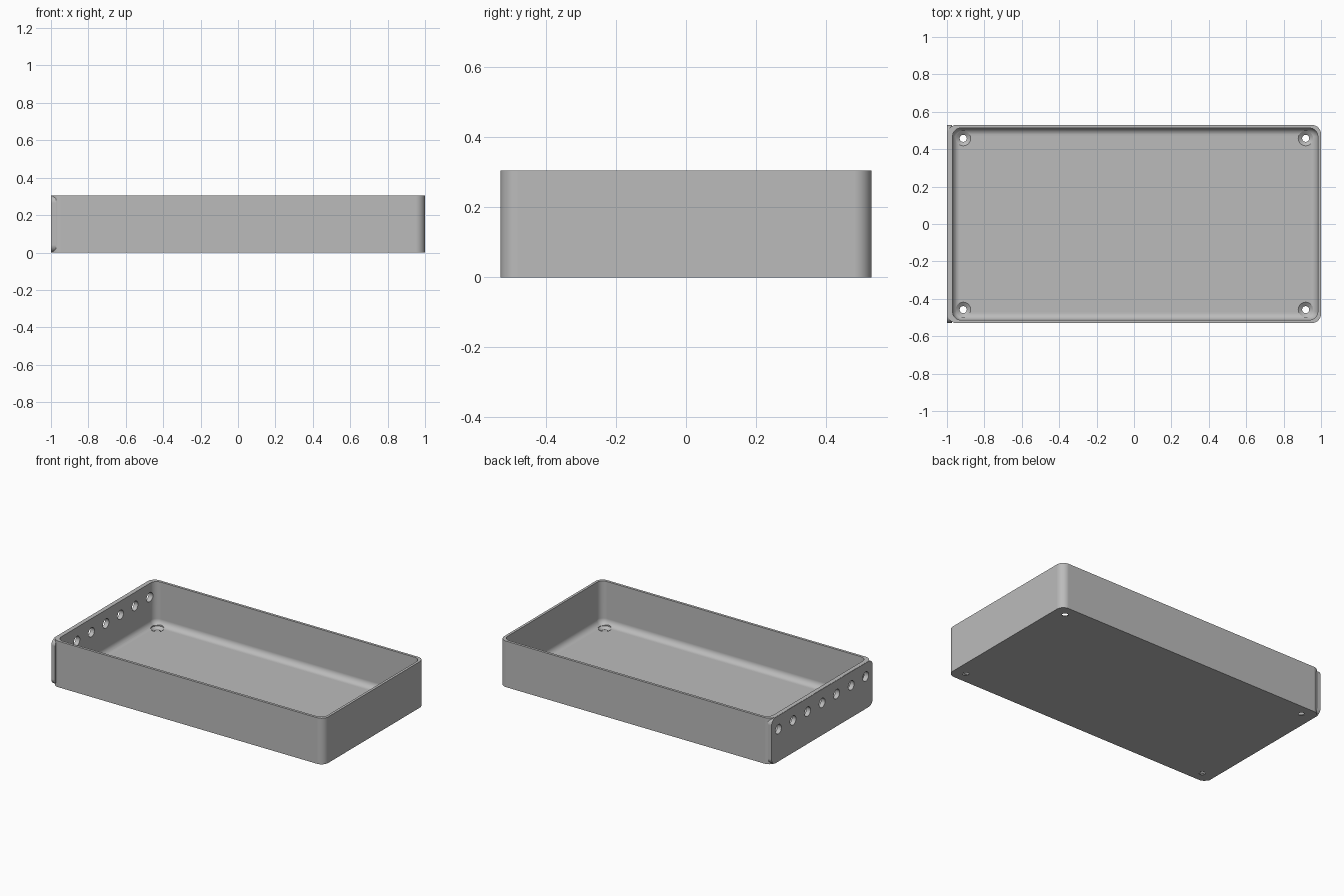
import bpy, bmesh
from math import sin, cos, pi, radians
from mathutils import Matrix, Vector

cube = bpy.data.objects.get("Cube")
if cube:
    bpy.data.objects.remove(cube)

HEIGHT, HALF_Y = 0.306, 0.53
WALL, FLOOR, FILLET = 0.017, 0.02, 0.04

grey = bpy.data.materials.new("mid grey")
grey.use_nodes = True
grey.diffuse_color = (0.5, 0.5, 0.5, 1)
grey.node_tree.nodes["Principled BSDF"].inputs["Base Color"].default_value = (0.5, 0.5, 0.5, 1)


def rounded_rect(x0, x1, y0, y1, r, steps=8):
    """Counter-clockwise outline of a rectangle with round corners."""
    corners = [(x1 - r, y1 - r), (x0 + r, y1 - r), (x0 + r, y0 + r), (x1 - r, y0 + r)]
    points = []
    for q, (cx, cy) in enumerate(corners):
        for i in range(steps + 1):
            a = (q + i / steps) * pi / 2
            points.append((cx + r * cos(a), cy + r * sin(a)))
    return points


def loft(name, rings):
    """Closed solid through a list of equal-length 3D outlines."""
    bm = bmesh.new()
    loops = [[bm.verts.new(p) for p in ring] for ring in rings]
    for a, b in zip(loops, loops[1:]):
        for i in range(len(a)):
            j = (i + 1) % len(a)
            bm.faces.new((a[i], a[j], b[j], b[i]))
    bm.faces.new(loops[0][::-1])
    bm.faces.new(loops[-1])
    bmesh.ops.recalc_face_normals(bm, faces=bm.faces)
    mesh = bpy.data.meshes.new(name)
    bm.to_mesh(mesh)
    bm.free()
    mesh.materials.append(grey)
    obj = bpy.data.objects.new(name, mesh)
    bpy.context.collection.objects.link(obj)
    return obj


def turned_cutter(profile, matrix):
    """Round cutter from (radius, height) pairs."""
    rings = [[matrix @ Vector((r * cos(i * pi / 16), r * sin(i * pi / 16), z))
              for i in range(32)] for r, z in profile]
    obj = loft("hole_cutter", rings)
    obj.hide_render = True
    return obj


def cut(obj, cutters):
    bpy.context.view_layer.objects.active = obj
    for cutter in cutters:
        mod = obj.modifiers.new("hole", 'BOOLEAN')
        mod.operation, mod.solver, mod.object = 'DIFFERENCE', 'EXACT', cutter
        bpy.ops.object.modifier_apply(modifier=mod.name)


def smooth(obj):
    bpy.ops.object.select_all(action='DESELECT')
    obj.select_set(True)
    bpy.context.view_layer.objects.active = obj
    bpy.ops.object.shade_smooth_by_angle(angle=radians(30))
    obj.modifiers.new("weighted_normal", 'WEIGHTED_NORMAL').keep_sharp = True


# Tray: outer wall up, over the rim, down inside, round the floor fillet
outer = rounded_rect(-0.998, 1, -HALF_Y, HALF_Y, 0.05)
rings = [[(x, y, z) for x, y in outer] for z in (0, HEIGHT)]
inner_y = HALF_Y - WALL


def cavity(inset, z):
    outline = rounded_rect(-0.97 + inset, 1 - WALL - inset, -inner_y + inset,
                           inner_y - inset, 0.045 - inset)
    return [(x, y, z) for x, y in outline]


rings.append(cavity(0, HEIGHT))
for i in range(9):
    a = i / 8 * pi / 2
    rings.append(cavity(FILLET * (1 - cos(a)), FLOOR + FILLET * (1 - sin(a))))
tray = loft("tray", rings)

# End plate with rounded corners, closing the right end
plate_outline = rounded_rect(-HALF_Y, HALF_Y, 0.001, HEIGHT - 0.001, 0.04)
end_plate = loft("end_plate", [[(x, y, z) for y, z in plate_outline] for x in (-1, -0.972)])

# Countersunk screw holes in the floor
screws = [turned_cutter([(0.019, -0.05), (0.019, 0.004), (0.04, FLOOR), (0.04, FLOOR + 0.03)],
                        Matrix.Translation((x, y, 0)))
          for x in (-0.913, 0.918) for y in (-0.458, 0.458)]

# Row of seven round holes through the end wall
sockets = [turned_cutter([(0.031, -0.06), (0.031, 0.06)],
                         Matrix.Translation((-0.985, i * 0.1525, 0.215)) @ Matrix.Rotation(pi / 2, 4, 'Y'))
           for i in range(-3, 4)]

cut(tray, screws + sockets)
cut(end_plate, sockets)
for cutter in screws + sockets:
    bpy.data.objects.remove(cutter)
smooth(tray)
smooth(end_plate)
